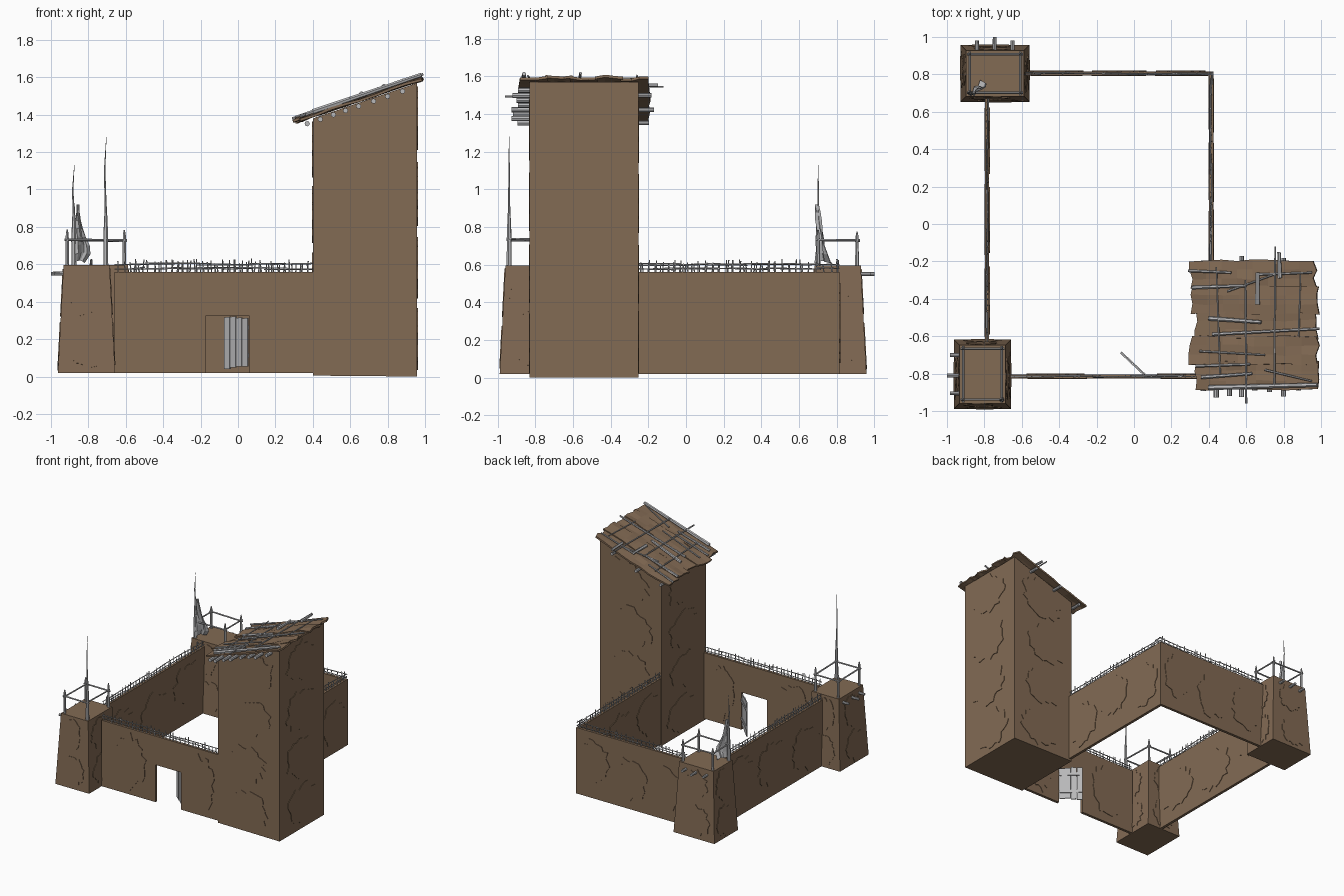
import bpy, bmesh, math, random
from mathutils import Vector as V

if "Cube" in bpy.data.objects:
    bpy.data.objects.remove(bpy.data.objects["Cube"])
random.seed(7)
R = random.uniform


def material(name, col):
    m = bpy.data.materials.new(name)
    m.diffuse_color = (*col, 1)
    m.use_nodes = True
    m.node_tree.nodes["Principled BSDF"].inputs["Base Color"].default_value = m.diffuse_color
    return m


CLAY = material("clay brown", (0.225, 0.145, 0.088))
GREY = material("weathered grey", (0.48, 0.48, 0.49))


def finish(bm, name, mat):
    bmesh.ops.recalc_face_normals(bm, faces=bm.faces)
    me = bpy.data.meshes.new(name)
    bm.to_mesh(me)
    bm.free()
    me.materials.append(mat)
    ob = bpy.data.objects.new(name, me)
    bpy.context.collection.objects.link(ob)
    return ob


def prism(bm, pts, d):
    """Solid from a planar outline pushed along d."""
    a = [bm.verts.new(p) for p in pts]
    b = [bm.verts.new(V(p) + V(d)) for p in pts]
    n = len(a)
    bm.faces.new(a[::-1])
    bm.faces.new(b)
    for i in range(n):
        bm.faces.new((a[i], a[(i + 1) % n], b[(i + 1) % n], b[i]))


def frustum(bm, low, high):
    a = [bm.verts.new(p) for p in low]
    b = [bm.verts.new(p) for p in high]
    bm.faces.new(a[::-1])
    bm.faces.new(b)
    for i in range(4):
        bm.faces.new((a[i], a[(i + 1) % 4], b[(i + 1) % 4], b[i]))


def stick(bm, a, b, r=0.006, r2=None, n=6):
    """Tapered round stick between two points."""
    a, b = V(a), V(b)
    w = (b - a).normalized()
    u = w.orthogonal().normalized()
    v = w.cross(u)
    r2 = r if r2 is None else r2
    ring = [u * math.cos(t * math.tau / n) + v * math.sin(t * math.tau / n) for t in range(n)]
    p = [bm.verts.new(a + k * r) for k in ring]
    q = [bm.verts.new(b + k * r2) for k in ring]
    bm.faces.new(p[::-1])
    bm.faces.new(q)
    for i in range(n):
        bm.faces.new((p[i], p[(i + 1) % n], q[(i + 1) % n], q[i]))


def plaster(bm, corners, count, t=0.004):
    """Thin ragged plaster patches on a quad (corners counter-clockwise from outside)."""
    c = [V(p) for p in corners]
    nor = (c[1] - c[0]).cross(c[3] - c[0]).normalized()
    W, H = (c[1] - c[0]).length, (c[3] - c[0]).length
    for k in range(count):
        # Patches sit in separate cells along the longer side
        cell = (k + 0.5) / count
        cu, cv = (cell, R(.4, .6)) if W > H else (R(.42, .58), cell)
        ru, rv = (.46 / count, .36) if W > H else (.36, .46 / count)
        pts = []
        for i in range(30):
            a = i * math.tau / 30
            s = R(.72, 1.0)
            u, v = cu + ru * s * math.cos(a), cv + rv * s * math.sin(a)
            p = c[0].lerp(c[1], u).lerp(c[3].lerp(c[2], u), v)
            pts.append(p - nor * 0.001)
        prism(bm, pts, nor * (t + 0.001))


# --- Perimeter walls ---
Z0, Z1, T = 0.02, 0.56, 0.022


def wall(name, a, b, inward, profile=None):
    a, b = V((*a, 0)), V((*b, 0))
    L = (b - a).length
    d = (b - a) / L
    prof = profile or [(0, Z0), (L, Z0), (L, Z1), (0, Z1)]
    bm = bmesh.new()
    inn = V((*inward, 0))
    prism(bm, [a + d * s + V((0, 0, z)) - inn * T / 2 for s, z in prof], inn * T)
    if not profile:
        o = -inn * T / 2
        q = [a + o + V((0, 0, Z0)), b + o + V((0, 0, Z0)), b + o + V((0, 0, Z1)), a + o + V((0, 0, Z1))]
        plaster(bm, q, 3)
        q = [p + inn * T for p in q]
        plaster(bm, [q[1], q[0], q[3], q[2]], 3)
    finish(bm, name, CLAY)
    # Stick fence on the wall top
    bm = bmesh.new()
    s = 0.02
    while s < L:
        p = a + d * s
        lean = d * R(-.008, .008)
        stick(bm, p + V((0, 0, Z1 - .01)), p + lean + inn * R(-.006, .006) + V((0, 0, R(.598, .63))), R(.003, .0055), .003, 5)
        s += R(.025, .045)
    for z in (.578, .6):
        s = 0
        while s < L - .02:
            e = min(s + R(.18, .3), L)
            side = inn * R(-.006, .006)
            stick(bm, a + d * s + side + V((0, 0, z + R(-.006, .006))),
                  a + d * e + side + V((0, 0, z + R(-.006, .006))), .004, .003, 5)
            s = e - .02
    finish(bm, name + "_fence", GREY)


# Outside seen with a on the left, b on the right; doorway notch in the front wall
fx = -0.66
wall("front_wall", (fx, -.815), (.41, -.815), (0, 1),
     [(0, Z0), (-.17 - fx, Z0), (-.17 - fx, .325), (.06 - fx, .325), (.06 - fx, Z0), (.41 - fx, Z0),
      (.41 - fx, Z1), (0, Z1)])
wall("right_wall", (.413, -.26), (.413, .815), (-1, 0))
wall("back_wall", (.424, .805), (-.58, .805), (0, -1))
wall("left_wall", (-.785, .67), (-.785, -.63), (1, 0))

# Front wall plaster, either side of the doorway
bm = bmesh.new()
for x0, x1 in ((-.65, -.18), (.07, .4)):
    plaster(bm, [(x0, -.826, Z0), (x1, -.826, Z0), (x1, -.826, Z1), (x0, -.826, Z1)], 1)
    plaster(bm, [(x1, -.804, Z0), (x0, -.804, Z0), (x0, -.804, Z1), (x1, -.804, Z1)], 1)
finish(bm, "front_wall_plaster", CLAY)

# --- Door leaf standing ajar: planks and battens ---
bm = bmesh.new()
h, e = V((.058, -.805, 0)), V((-.07, -.685, 0))
d = (e - h).normalized()
n = V((-d.y, d.x, 0))
L = (e - h).length
for i in range(4):
    p, q = h + d * (L * i / 4 + .001), h + d * (L * (i + 1) / 4 - .001)
    z0, z1 = R(.04, .055), R(.305, .32)
    prism(bm, [p + V((0, 0, z0)), q + V((0, 0, z0)), q + V((0, 0, z1)), p + V((0, 0, z1 + .004))], n * .008)
for z in (.1, .25):
    prism(bm, [h + V((0, 0, z)), e + V((0, 0, z)), e + V((0, 0, z + .025)), h + V((0, 0, z + .025))], n * -.005)
finish(bm, "door", GREY)


# --- Corner towers: tapered blocks with railings and beam ends ---
def rect(cx, cy, hx, hy, z):
    return [(cx - hx, cy - hy, z), (cx + hx, cy - hy, z), (cx + hx, cy + hy, z), (cx - hx, cy + hy, z)]


def corner_tower(name, cx, cy, hx, hy, tall, spear_z, beams):
    bm = bmesh.new()
    lo, hi = rect(cx, cy, hx, hy, Z0), rect(cx, cy, hx - .03, hy - .03, .595)
    frustum(bm, lo, hi)
    for i in range(4):
        j = (i + 1) % 4
        plaster(bm, [lo[i], lo[j], hi[j], hi[i]], 2)
    finish(bm, name, CLAY)
    bm = bmesh.new()
    posts = [V(p) for p in rect(cx, cy, hx - .05, hy - .05, .58)]
    for i, p in enumerate(posts):
        q = posts[(i + 1) % 4]
        if i == tall:   # main post with a thin bent spear
            stick(bm, p, p + V((0, 0, .2)), .014, .012)
            stick(bm, p + V((0, 0, .2)), p + V((0, 0, .33)), .012, .006)
            mid = p + V((-.006, 0, (spear_z - .58) * .75))
            stick(bm, p + V((0, 0, .3)), mid, .006, .004)
            stick(bm, mid, V((p.x + .003, p.y, spear_z)), .004, .001)
        else:
            top = p + V((0, 0, R(.17, .2)))
            stick(bm, p, top, .011, .008)
            stick(bm, top, top + V((0, 0, .02)), .007, .003)
        ext = (q - p).normalized() * .015
        stick(bm, p - ext + V((0, 0, .15 + R(-.008, .008))), q + ext + V((0, 0, .15)), .006)
    finish(bm, name + "_railing", GREY)
    bm = bmesh.new()
    for a, b in beams:
        stick(bm, a, b, .012, .01, 8)
    finish(bm, name + "_beam_ends", GREY)


corner_tower("front_left_tower", -.81, -.803, .153, .186, 1, 1.28,
             [((-.88, y, .55), (x, y, .55)) for y, x in ((-.7, -.985), (-.81, -1), (-.905, -.985))])
corner_tower("back_left_tower", -.743, .805, .185, .153, 0, 1.13,
             [((x, .88, .55), (x, y, .55)) for x, y in ((-.84, .98), (-.745, 1), (-.65, .98))])

# Ragged cloth hanging from the back tower's spear
bm = bmesh.new()
rows = []
for i in range(8):
    t = i / 7
    w = .015 + .115 * t ** 1.8 if t < .8 else .092 - .04 * (t - .8) / .2
    z = .92 - .31 * t
    rows.append([bm.verts.new((-.875 + .012 * (1 - t) + w * s, .695 + .07 * s * t + .012 * math.sin(s * 9 + t * 4),
                               z + .045 * s * (1 - s) * t)) for s in (0, .2, .4, .6, .8, 1)])
for a, b in zip(rows, rows[1:]):
    for j in range(5):
        bm.faces.new((a[j], a[j + 1], b[j + 1], b[j]))
cloth = finish(bm, "cloth_banner", GREY)
cloth.modifiers.new("thick", "SOLIDIFY").thickness = .005

# --- Main tower with a sloping top ---
X0, X1, Y0, Y1 = .4, .958, -.83, -.253


def slope(x):
    return 1.38 + .34 * (x - .4)


bm = bmesh.new()
lo = [(X0, Y0, .005), (X1, Y0, 0), (X1, Y1, 0), (X0, Y1, .005)]
hi = [(x, y, slope(x)) for x, y, z in lo]
frustum(bm, lo, hi)
for i in range(4):
    j = (i + 1) % 4
    plaster(bm, [lo[i], lo[j], hi[j], hi[i]], 4)
finish(bm, "main_tower", CLAY)

# --- Roof: ragged overlapping sheets of clay matting ---
for k in range(5):
    bm = bmesh.new()
    ya, yb = -.885 + k * .135, -.885 + (k + 1) * .135 + .015
    xa, xb = R(.295, .35), R(.965, .985)
    g = [[bm.verts.new((xa + (xb - xa) * i / 8 + (R(-.012, .012) if i in (0, 8) else 0),
                        ya + (yb - ya) * j / 3 + R(-.006, .006),
                        slope(xa + (xb - xa) * i / 8) + .022 + .005 * (k % 2) + R(-.006, .007)))
          for j in range(4)] for i in range(9)]
    for i in range(8):
        for j in range(3):
            bm.faces.new((g[i][j], g[i + 1][j], g[i + 1][j + 1], g[i][j + 1]))
    finish(bm, "roof_sheet_%d" % (k + 1), CLAY).modifiers.new("thick", "SOLIDIFY").thickness = .014

# Beams under the roof, poking out at the front and back
bm = bmesh.new()
for i, x in enumerate((.37, .44, .51, .575, .645, .725, .8, .88)):
    stick(bm, (x, -.86 - R(.03, .07), slope(x) - .018), (x, -.74, slope(x) - .018), .014, .014, 8)
    if i % 3 == 0:
        stick(bm, (x, -.28, slope(x) - .018), (x, -.19 + R(-.02, .02), slope(x) - .018), .012, .012, 8)
finish(bm, "roof_beams", GREY)

# Loose poles lying over the roof: x, y start, x, y end, radius
bm = bmesh.new()
for x0, y0, x1, y1, r in ((.29, -.25, .52, -.26, .008), (.31, -.34, .6, -.33, .01), (.4, -.505, .68, -.525, .012),
                          (.42, -.59, .99, -.56, .009), (.33, -.76, .62, -.75, .008), (.36, -.82, .63, -.8, .01),
                          (.4, -.875, .98, -.86, .014), (.5, -.36, .75, -.27, .006), (.7, -.78, .95, -.84, .006),
                          (.6, -.96, .595, -.3, .006), (.75, -.86, .755, -.12, .006), (.66, -.43, .66, -.26, .013),
                          (.78, -.29, .775, -.15, .012), (.46, -.8, .44, -.23, .005), (.88, -.6, .89, -.27, .005),
                          (.67, -.27, .95, -.26, .007), (.35, -.68, .7, -.7, .006)):
    lift = .036 if abs(x1 - x0) > .1 else .044
    stick(bm, (x0, y0, slope(x0) + lift), (x1, y1, slope(x1) + lift), r, r * .8)
finish(bm, "roof_poles", GREY)
